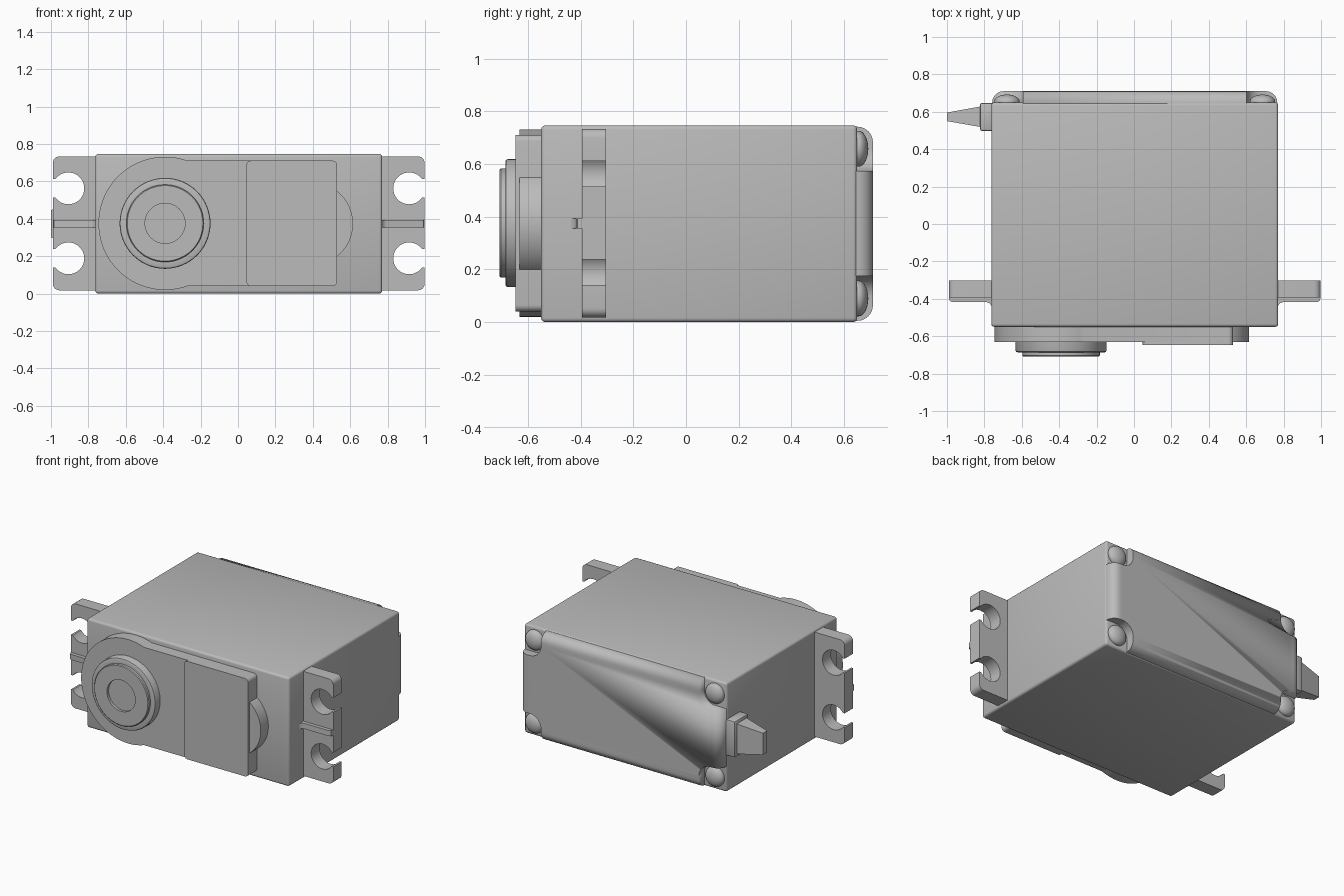
import bpy, bmesh
from math import sin, cos, pi, asin, acos
from mathutils import Vector

if "Cube" in bpy.data.objects:
    bpy.data.objects.remove(bpy.data.objects["Cube"])

grey = bpy.data.materials.new("mid_grey_plastic")
grey.use_nodes = True
colour = (0.5, 0.5, 0.5, 1)
grey.diffuse_color = colour
grey.node_tree.nodes["Principled BSDF"].inputs["Base Color"].default_value = colour

MID = 0.374      # height of the horizontal centre line
CX = 0.004       # centre of the case
SHAFT_X = -0.39  # centre of the output shaft


def finish(name, bm):
    bmesh.ops.recalc_face_normals(bm, faces=bm.faces)
    mesh = bpy.data.meshes.new(name)
    bm.to_mesh(mesh)
    bm.free()
    obj = bpy.data.objects.new(name, mesh)
    bpy.context.collection.objects.link(obj)
    mesh.materials.append(grey)
    bpy.ops.object.select_all(action="DESELECT")
    obj.select_set(True)
    bpy.context.view_layer.objects.active = obj
    bpy.ops.object.shade_smooth_by_angle(angle=0.6)
    return obj


def arc(cx, cy, r, start, end, n=12):
    steps = [start + (end - start) * i / n for i in range(n + 1)]
    return [(cx + r * cos(a), cy + r * sin(a)) for a in steps]


def rounded_rect(x0, x1, z0, z1, r):
    corners = [(x1 - r, z1 - r), (x0 + r, z1 - r), (x0 + r, z0 + r), (x1 - r, z0 + r)]
    return [p for i, (x, z) in enumerate(corners)
            for p in arc(x, z, r, i * pi / 2, (i + 1) * pi / 2, 5)]


def prism(name, outline, low, high, axis="y"):
    """Extrude an xz outline along y, or an xy outline along z."""
    bm = bmesh.new()
    place = (lambda u, v: (u, low, v)) if axis == "y" else (lambda u, v: (u, v, low))
    face = bm.faces.new([bm.verts.new(place(u, v)) for u, v in outline])
    new = bmesh.ops.extrude_face_region(bm, geom=[face])["geom"]
    shift = high - low
    move = Vector((0, shift, 0)) if axis == "y" else Vector((0, 0, shift))
    bmesh.ops.translate(bm, vec=move, verts=[g for g in new if isinstance(g, bmesh.types.BMVert)])
    return finish(name, bm)


def box_mesh(x0, x1, y0, y1, z0, z1):
    bm = bmesh.new()
    bmesh.ops.create_cube(bm, size=1)
    for v in bm.verts:
        v.co = (x1 if v.co.x > 0 else x0, y1 if v.co.y > 0 else y0, z1 if v.co.z > 0 else z0)
    return bm


def bevel(bm, edges, width, segments):
    bmesh.ops.bevel(bm, geom=edges, offset=width, segments=segments,
                    profile=0.5, affect="EDGES", clamp_overlap=True)


def lathe(name, profile, x, z, steps=64):
    """Spin (radius, y) points around a line parallel to y."""
    bm = bmesh.new()
    verts = [bm.verts.new((x + r, y, z)) for r, y in profile]
    edges = [bm.edges.new(pair) for pair in zip(verts, verts[1:])]
    bmesh.ops.spin(bm, geom=verts + edges, cent=(x, 0, z), axis=(0, 1, 0),
                   angle=2 * pi, steps=steps)
    bmesh.ops.remove_doubles(bm, verts=bm.verts, dist=0.0005)
    return finish(name, bm)


# Main case
bm = box_mesh(CX - 0.767, CX + 0.767, -0.55, 0.65, 0, 0.747)
bevel(bm, bm.edges[:], 0.016, 3)
finish("case", bm)

# Rear cover with rounded rim and a recess at each corner
bm = box_mesh(CX - 0.762, CX + 0.762, 0.58, 0.71, 0.005, 0.742)
bevel(bm, [e for e in bm.edges if all(v.co.y > 0.7 for v in e.verts)], 0.06, 6)
cover = finish("rear_cover", bm)

SCREW_DX, SCREW_DZ, RECESS = 0.683, 0.284, 0.085
for sx, side in ((-1, "right"), (1, "left")):
    for sz, level in ((-1, "lower"), (1, "upper")):
        x, z = CX + sx * SCREW_DX, MID + sz * SCREW_DZ
        shape = [(0.2, -RECESS), (0.2, 0.2), (-RECESS, 0.2)]
        shape += arc(0, 0, RECESS, pi, 1.5 * pi)
        cutter = prism("recess_cutter", [(x + sx * u, z + sz * v) for u, v in shape], 0.5, 0.8)
        cutter.hide_render = True
        cut = cover.modifiers.new("recess", "BOOLEAN")
        cut.object, cut.operation, cut.solver = cutter, "DIFFERENCE", "EXACT"
        bpy.context.view_layer.objects.active = cover
        bpy.ops.object.modifier_apply(modifier=cut.name)
        bpy.data.objects.remove(cutter)
        # Domed screw head
        dome = [(0.068 * cos(a), 0.655 + 0.037 * sin(a)) for a in [i * pi / 16 for i in range(9)]]
        lathe(f"{level}_{side}_screw", [(0.068, 0.64)] + dome, x, z, 32)

# Mounting flanges with two open holes each, and a stiffening rib
EDGE, HALF, HOLE_X, HOLE_R, SLOT = 0.994, 0.358, 0.911, 0.085, 0.049
lip = asin(SLOT / HOLE_R)
outline = [(0.7, -HALF)] + arc(EDGE - 0.035, 0.035 - HALF, 0.035, -pi / 2, 0, 6)
for zc in (-0.187, 0.187):
    outline.append((EDGE, zc - SLOT))
    outline += arc(HOLE_X, zc, HOLE_R, -lip, lip - 2 * pi, 36)
    outline.append((EDGE, zc + SLOT))
outline += arc(EDGE - 0.035, HALF - 0.035, 0.035, 0, pi / 2, 6) + [(0.7, HALF)]
rib = [(0.7, -0.35), (0.7, -0.437), (0.767, -0.437), (0.775, -0.425), (0.79, -0.418),
       (0.975, -0.418), (0.988, -0.412), (EDGE, -0.395), (EDGE, -0.35)]
for s, side in ((-1, "right"), (1, "left")):
    prism(f"{side}_flange", [(CX + s * u, MID + 0.002 + v) for u, v in outline], -0.394, -0.303)
    prism(f"{side}_flange_rib", [(CX + s * u, v) for u, v in rib], MID - 0.019, MID + 0.019, "z")

# Gear housing: round end running into a straight block
R, STRAIGHT = 0.356, 0.335
join = acos((R * R - STRAIGHT * STRAIGHT) ** 0.5 / R)
housing = arc(SHAFT_X, MID + 0.002, R, join, 2 * pi - join, 64)
housing += [(0.5, MID + 0.002 - STRAIGHT), (0.5, MID + 0.002 + STRAIGHT)]
prism("gear_housing", housing, -0.632, -0.53)
prism("raised_plate", rounded_rect(0.045, 0.53, 0.04, 0.711, 0.025), -0.647, -0.53)
prism("gear_bulge", arc(0.393, MID, 0.222, -pi / 2, pi / 2, 40), -0.632, -0.53)

# Output shaft boss with a shallow centre recess
lathe("output_boss", [(0, -0.69), (0.107, -0.69), (0.107, -0.708), (0.202, -0.708),
                      (0.207, -0.703), (0.207, -0.686), (0.233, -0.686), (0.24, -0.683),
                      (0.243, -0.676), (0.243, -0.54)], SHAFT_X, MID + 0.002)

# Cable strain relief on the right side
bm = box_mesh(-0.824, -0.74, 0.497, 0.648, MID - 0.125, MID + 0.125)
bevel(bm, bm.edges[:], 0.012, 2)
finish("cable_collar", bm)
bm = box_mesh(-1.0, -0.81, 0.517, 0.63, MID - 0.105, MID + 0.105)
for v in bm.verts:
    if v.co.x < -0.9:
        v.co.y = 0.573 + (0.023 if v.co.y > 0.573 else -0.023)
        v.co.z = MID + (0.074 if v.co.z > MID else -0.074)
finish("cable_taper", bm)
